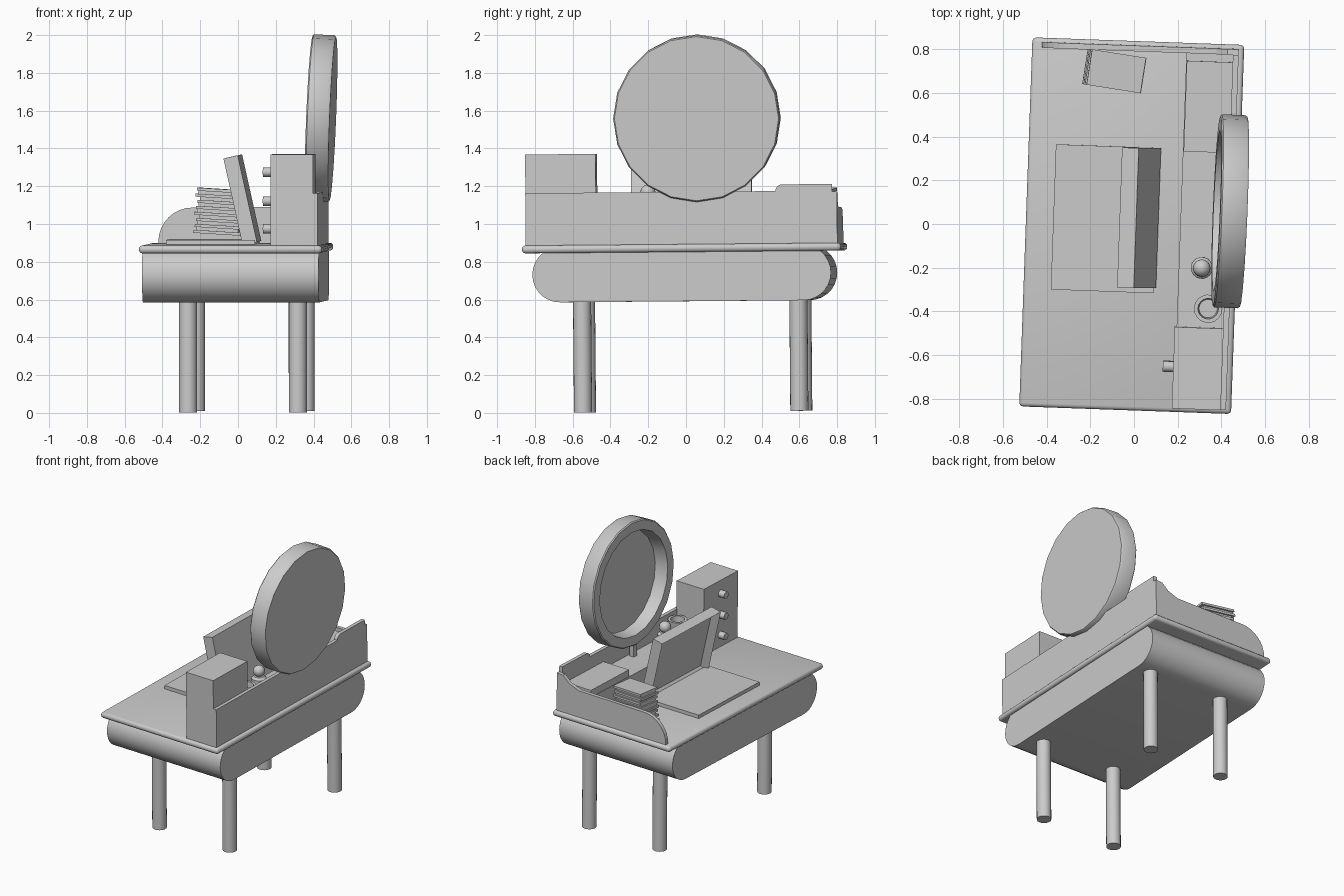
import bpy, bmesh, math
from mathutils import Matrix, Vector

if "Cube" in bpy.data.objects:
    bpy.data.objects.remove(bpy.data.objects["Cube"])

# whole desk sits slightly turned and tilted
M = (Matrix.Translation((-0.01, 0, 0)) @ Matrix.Rotation(math.radians(-2.05), 4, 'Z')
     @ Matrix.Rotation(math.radians(0.5), 4, 'X'))


def finish(name, bm, mat=None, smooth=False, bevel=0, seg=3):
    bmesh.ops.recalc_face_normals(bm, faces=bm.faces)
    if bevel:
        bmesh.ops.bevel(bm, geom=bm.edges[:], offset=bevel, segments=seg,
                        profile=0.5, affect='EDGES')
    me = bpy.data.meshes.new(name)
    bm.transform(M if mat is None else mat)
    bm.to_mesh(me)
    bm.free()
    ob = bpy.data.objects.new(name, me)
    bpy.context.collection.objects.link(ob)
    if smooth:
        bpy.ops.object.select_all(action='DESELECT')
        ob.select_set(True)
        bpy.context.view_layer.objects.active = ob
        bpy.ops.object.shade_smooth_by_angle(angle=math.radians(40))
    return ob


def box(name, x, y, z, **kw):
    bm = bmesh.new()
    size = [b - a for a, b in (x, y, z)]
    mid = [(a + b) / 2 for a, b in (x, y, z)]
    bmesh.ops.create_cube(bm, size=1, matrix=Matrix.Translation(mid) @ Matrix.Diagonal((*size, 1)))
    return finish(name, bm, **kw)


def extrude(name, pts, vec, **kw):
    bm = bmesh.new()
    f = bm.faces.new([bm.verts.new(p) for p in pts])
    r = bmesh.ops.extrude_face_region(bm, geom=[f], use_keep_orig=True)
    bmesh.ops.translate(bm, vec=vec, verts=[v for v in r['geom'] if isinstance(v, bmesh.types.BMVert)])
    return finish(name, bm, **kw)


def lathe(name, prof, n, place, **kw):
    """Revolve (radius, height) points round z, then place."""
    bm = bmesh.new()
    rings = [[bm.verts.new((r * math.cos(2 * math.pi * i / n), r * math.sin(2 * math.pi * i / n), h))
              for i in range(n)] for r, h in prof]
    for a, b in zip(rings, rings[1:]):
        for i in range(n):
            bm.faces.new((a[i], a[(i + 1) % n], b[(i + 1) % n], b[i]))
    bm.faces.new(rings[0])
    bm.faces.new(rings[-1])
    bmesh.ops.transform(bm, matrix=place, verts=bm.verts)
    return finish(name, bm, smooth=True, **kw)


def arc(cy, cz, r, a0, a1, n):
    return [(cy + r * math.cos(math.radians(a0 + (a1 - a0) * i / n)),
             cz + r * math.sin(math.radians(a0 + (a1 - a0) * i / n))) for i in range(n + 1)]


T = Matrix.Translation

# legs
for nu, u in (("left", -0.235), ("right", 0.346)):
    for nv, v in (("front", -0.533), ("back", 0.613)):
        lathe(f"{nv}_{nu}_leg", [(0.048, 0), (0.048, 0.62)], 20, T((u, v, 0.006)))

# body with rounded ends
prof = arc(0.645, 0.737, 0.146, -90, 90, 14) + arc(-0.645, 0.737, 0.146, 90, 270, 14)
extrude("desk_body", [(-0.47, y, z) for y, z in prof], (0.935, 0, 0), smooth=True)

# table top with half-round edge
box("table_top", (-0.485, 0.485), (-0.845, 0.845), (0.852, 0.893), bevel=0.018, smooth=True)

# back panel with a raised end
back = ([(-0.825, 0.88), (0.80, 0.88), (0.80, 1.205)]
        + arc(0.535, 1.17, 0.035, 90, 180, 5) + [(-0.825, 1.17)])
extrude("back_panel", [(0.435, y, z) for y, z in back], (0.026, 0, 0))

# curved side panel
side = ([(0.461, 0.88), (0.461, 1.165), (0.41, 1.16)] + [(0.36, 1.115), (0.28, 1.085)]
        + arc(-0.26, 0.90, 0.18, 90, 180, 8) + [(-0.44, 0.88)])
extrude("side_panel", [(x, 0.80, z) for x, z in side], (0, 0.026, 0))

# drawer tower with knobs
box("drawer_tower", (0.213, 0.437), (-0.825, -0.452), (0.88, 1.375))
for i, z in enumerate((0.98, 1.127, 1.28)):
    lathe(f"drawer_knob_{i}", [(0.025, 0), (0.025, 0.05)], 14,
          T((0.165, -0.635, z)) @ Matrix.Rotation(math.pi / 2, 4, 'Y'))

# rear shelf and raised box
box("rear_shelf", (0.222, 0.437), (-0.455, 0.80), (0.88, 1.03))
box("shelf_box", (0.225, 0.437), (0.35, 0.765), (1.02, 1.08))

# jar with ball lid, and open bowl
lathe("jar", [(0.05, 1.02), (0.05, 1.12), (0.035, 1.135)], 18, T((0.327, -0.18, 0)))
bm = bmesh.new()
bmesh.ops.create_uvsphere(bm, u_segments=16, v_segments=10, radius=0.04, matrix=T((0.327, -0.18, 1.17)))
finish("jar_ball", bm, smooth=True)
lathe("bowl", [(0.05, 1.02), (0.065, 1.15), (0.047, 1.15), (0.042, 1.08)], 18, T((0.363, -0.365, 0)))

# writing board and leaning framed screen
box("board_base", (-0.36, 0.11), (-0.305, 0.36), (0.885, 0.918))
bm = bmesh.new()
bmesh.ops.create_cube(bm, size=1, matrix=Matrix.Diagonal((0.078, 0.64, 0.47, 1)))
face = min(bm.faces, key=lambda f: f.calc_center_median().x)
bmesh.ops.inset_individual(bm, faces=[face], thickness=0.05)
bmesh.ops.translate(bm, vec=(0.045, 0, 0), verts=face.verts)
finish("framed_screen", bm, M @ T((0.032, 0.04, 1.128)) @ Matrix.Rotation(math.radians(-12.5), 4, 'Y'))

# stack of books: wide covers alternate with recessed pages
B = (T((-0.088, 0.70, 1.065)) @ Matrix.Rotation(math.radians(-9), 4, 'Z')
     @ Matrix.Rotation(math.radians(3.5), 4, 'Y'))
for i in range(15):
    s = 0 if i % 2 == 0 else 0.012
    z = -0.12 + i * 0.016
    o = 0.006 * ((i // 2) % 3 - 1)
    box(f"book_layer_{i}", (-0.125 + s + o, 0.125 - s + o), (-0.082 + s, 0.082 - s), (z, z + 0.016), mat=B)

# round mirror: rim with recessed glass, facing the seat side
R = (T((0.44, 0.058, 1.56)) @ Matrix.Rotation(math.radians(-2.3), 4, 'Z')
     @ Matrix.Rotation(math.radians(2.3 - 90), 4, 'Y'))
lathe("round_mirror", [(0.435, -0.062), (0.442, -0.052), (0.442, 0.055), (0.435, 0.062), (0.37, 0.062), (0.355, -0.03)],
      20, Matrix(), mat=R)
box("mirror_post", (0.385, 0.42), (0.05, 0.085), (1.02, 1.16))
